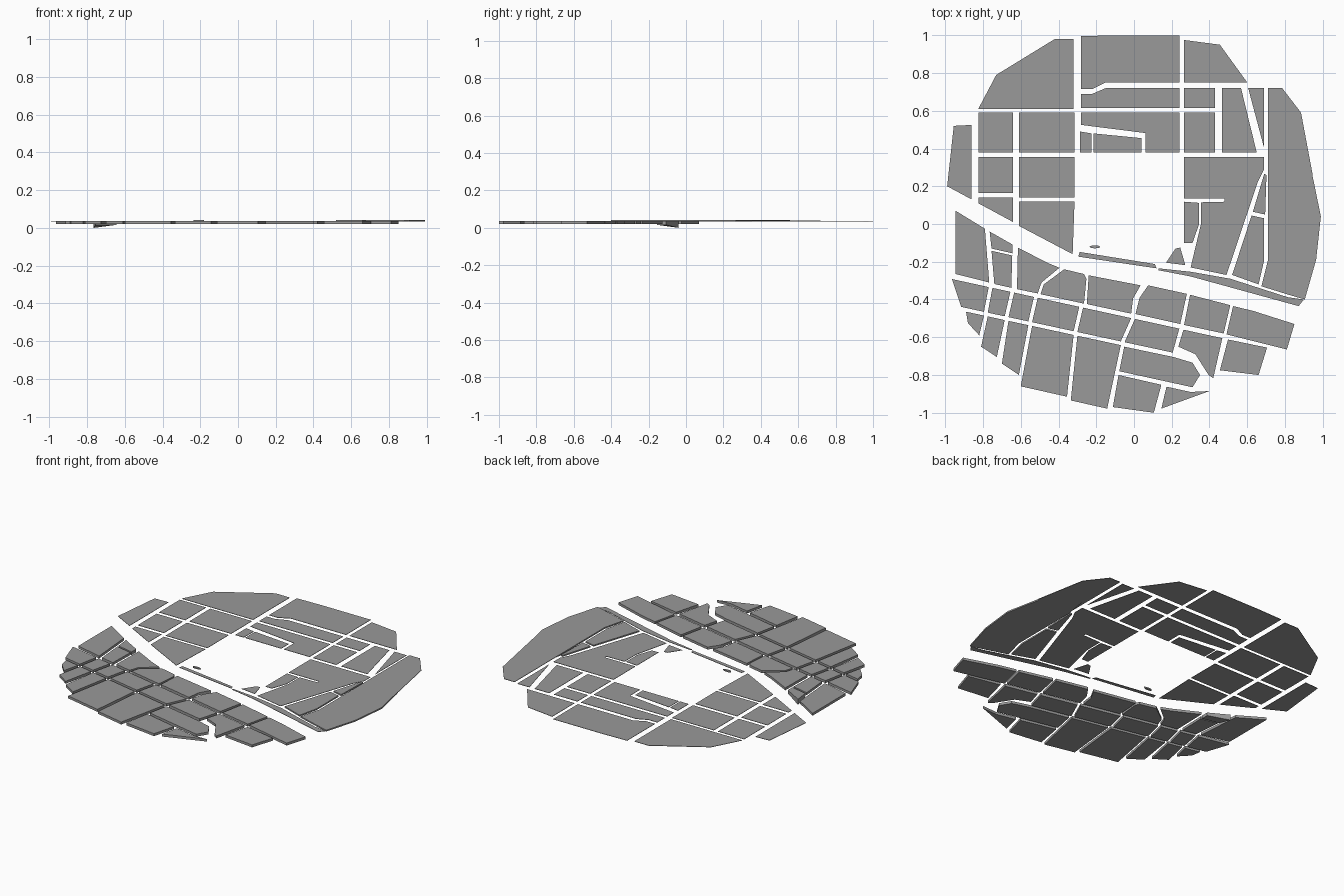
import bpy, bmesh, math

SOUTH = (0.02, 0.036)      # thick slabs south of the river
NORTH = (0.035, 0.0375)    # thin slabs to the north
EAST = (0.034, 0.043)      # raised eastern slabs

# dark grey shared by all blocks
GREY = bpy.data.materials.new("dark_grey")
GREY.diffuse_color = (0.32, 0.32, 0.32, 1)


def block(name, level, *pts, bottom=None):
    """Extrude a street-block outline; bottom(x, y) can slope the underside."""
    bm = bmesh.new()
    lo = [bm.verts.new((x, y, bottom(x, y) if bottom else level[0])) for x, y in pts]
    hi = [bm.verts.new((x, y, level[1])) for x, y in pts]
    bm.faces.new(lo)
    bm.faces.new(hi)
    n = len(pts)
    for i in range(n):
        j = (i + 1) % n
        bm.faces.new((lo[i], lo[j], hi[j], hi[i]))
    bmesh.ops.recalc_face_normals(bm, faces=bm.faces)
    me = bpy.data.meshes.new(name)
    bm.to_mesh(me)
    bm.free()
    me.materials.append(GREY)
    ob = bpy.data.objects.new(name, me)
    bpy.context.collection.objects.link(ob)
    return ob


def rect(name, level, x0, x1, y0, y1):
    return block(name, level, (x0, y0), (x1, y0), (x1, y1), (x0, y1))


# --- northwest grid of blocks
for i, (x0, x1) in enumerate([(-0.825, -0.64), (-0.61, -0.315)]):
    rect(f"northwest_upper_block_{i}", NORTH, x0, x1, 0.38, 0.59)
    rect(f"northwest_middle_block_{i}", NORTH, x0, x1, 0.165 - 0.025 * i, 0.355)
block("northwest_river_block_0", NORTH, (-0.825, 0.14), (-0.64, 0.14), (-0.64, 0.01), (-0.825, 0.11))
block("northwest_river_block_1", NORTH, (-0.61, 0.12), (-0.315, 0.12), (-0.325, -0.16), (-0.61, -0.01))
block("west_edge_block", NORTH, (-0.955, 0.52), (-0.86, 0.525), (-0.86, 0.13), (-0.99, 0.2))
block("northwest_corner_block", NORTH, (-0.825, 0.61), (-0.32, 0.61), (-0.32, 0.98), (-0.42, 0.98), (-0.73, 0.79))

# --- north centre
block("north_centre_block", NORTH, (-0.28, 0.995), (-0.1, 1), (0.24, 1), (0.24, 0.75),
      (-0.15, 0.75), (-0.22, 0.715), (-0.28, 0.715))
block("north_strip_block", NORTH, (-0.28, 0.615), (0.24, 0.615), (0.24, 0.72),
      (-0.15, 0.72), (-0.22, 0.69), (-0.28, 0.69))
block("north_corner_shaped_block", NORTH, (-0.28, 0.59), (0.24, 0.59), (0.24, 0.38),
      (0.06, 0.38), (0.06, 0.482), (-0.28, 0.525))
block("north_inner_block_0", NORTH, (-0.285, 0.49), (-0.225, 0.48), (-0.225, 0.38), (-0.285, 0.38))
block("north_inner_block_1", NORTH, (-0.215, 0.48), (0.04, 0.455), (0.04, 0.38), (-0.215, 0.38))

# --- northeast
block("northeast_corner_block", NORTH, (0.265, 0.975), (0.455, 0.95), (0.6, 0.75), (0.265, 0.75))
rect("northeast_block_0", NORTH, 0.265, 0.43, 0.615, 0.72)
rect("northeast_block_1", NORTH, 0.265, 0.43, 0.38, 0.59)
block("northeast_block_2", NORTH, (0.465, 0.72), (0.567, 0.72), (0.65, 0.38), (0.465, 0.38))
block("northeast_triangle_block", NORTH, (0.605, 0.72), (0.69, 0.72), (0.69, 0.4))

# --- east
block("east_edge_block", EAST, (0.71, 0.72), (0.785, 0.72), (0.885, 0.59), (0.945, 0.27), (0.945, 0.26),
      (0.99, 0.04), (0.965, -0.19), (0.905, -0.4), (0.82, -0.375), (0.675, -0.33), (0.71, -0.19),
      (0.71, 0.26), (0.71, 0.27), bottom=lambda x, y: 0.04 if y > 0.265 else 0.034)
block("east_inner_block", NORTH, (0.265, 0.355), (0.69, 0.355), (0.69, 0.29), (0.655, 0.22),
      (0.49, -0.27), (0.3, -0.23), (0.355, 0), (0.355, 0.115), (0.48, 0.118),
      (0.48, 0.135), (0.265, 0.135))
block("square_side_block", NORTH, (0.265, 0.118), (0.345, 0.112), (0.345, 0), (0.31, -0.1), (0.265, -0.1))
block("east_wedge_block_0", EAST, (0.69, 0.265), (0.702, 0.26), (0.695, 0.05), (0.63, 0.065))
block("east_wedge_block_1", EAST, (0.623, 0.045), (0.69, 0.03), (0.69, -0.19), (0.66, -0.32), (0.52, -0.27))

# --- river bank
block("river_bank_strip_east", NORTH, (0.13, -0.235), (0.3, -0.253), (0.51, -0.29), (0.815, -0.388),
      (0.9, -0.4), (0.872, -0.435), (0.3, -0.278), (0.13, -0.245))
block("river_bank_strip_west", NORTH, (-0.288, -0.148), (0.11, -0.212), (0.12, -0.235), (-0.295, -0.173))
block("river_bank_small_block", NORTH, (0.17, -0.205), (0.22, -0.13), (0.245, -0.125), (0.272, -0.218))
block("small_oval_island", (0.034, 0.042),
      *[(-0.207 + 0.028 * math.cos(a * math.pi / 6), -0.121 + 0.008 * math.sin(a * math.pi / 6))
        for a in range(12)])

# --- south, first row along the river
block("south_river_block_0", SOUTH, (-0.945, 0.07), (-0.79, -0.025), (-0.767, -0.31), (-0.945, -0.265))
block("south_river_block_1", SOUTH, (-0.765, -0.04), (-0.645, -0.108), (-0.645, -0.155), (-0.755, -0.13),
      bottom=lambda x, y: 0 if y > -0.1 else 0.016)
block("south_river_block_2", SOUTH, (-0.755, -0.142), (-0.645, -0.167), (-0.65, -0.338), (-0.74, -0.318))
block("south_river_block_3", SOUTH, (-0.615, -0.125), (-0.46, -0.205), (-0.395, -0.232),
      (-0.49, -0.31), (-0.51, -0.368), (-0.62, -0.345))
block("south_river_block_4", SOUTH, (-0.37, -0.24), (-0.265, -0.265), (-0.252, -0.29),
      (-0.265, -0.422), (-0.495, -0.372), (-0.478, -0.32))
block("south_river_block_5", SOUTH, (-0.24, -0.272), (0.035, -0.325), (-0.005, -0.395),
      (-0.015, -0.475), (-0.25, -0.424))
block("south_river_block_6", SOUTH, (0.075, -0.325), (0.28, -0.37), (0.245, -0.53), (0.008, -0.477), (0.03, -0.39))
block("south_river_block_7", SOUTH, (0.297, -0.375), (0.51, -0.43), (0.475, -0.58), (0.265, -0.535))
block("south_river_block_8", SOUTH, (0.525, -0.435), (0.63, -0.46), (0.85, -0.53), (0.81, -0.665), (0.49, -0.585))


def street_1(x):
    return -0.492 - 0.218 * x


def street_2(x):
    return -0.647 - 0.216 * x


# --- south, second and third rows between cross streets
G = 0.01                                    # half street width
top = [-0.975, -0.76, -0.645, -0.52, -0.28, -0.005, 0.25]
mid = [-0.925, -0.785, -0.675, -0.55, -0.31, -0.06, 0.215]
for i in range(6):
    a, b, c, d = top[i] + G, top[i + 1] - G, mid[i + 1] - G, mid[i] + G
    block(f"south_middle_block_{i}", SOUTH, (a, street_1(a) - G), (b, street_1(b) - G),
          (c, street_2(c) + G), (d, street_2(d) + G))

ends = [((-0.88, -0.525), (-0.82, -0.59)), ((-0.81, -0.65), (-0.727, -0.705)),
        ((-0.7, -0.74), (-0.61, -0.8)), ((-0.6, -0.86), (-0.355, -0.915)),
        ((-0.335, -0.935), (-0.142, -0.978))]
for i, (left, right) in enumerate(ends):
    a, b = max(mid[i] + G, -0.89), mid[i + 1] - G
    block(f"south_edge_block_{i}", SOUTH, (a, street_2(a) - G), (b, street_2(b) - G), right, left)

# --- southeast
block("southeast_block_0", SOUTH, (0.262, -0.56), (0.468, -0.605), (0.42, -0.817), (0.395, -0.8),
      (0.325, -0.69), (0.235, -0.65))
block("southeast_block_1", SOUTH, (0.498, -0.612), (0.705, -0.655), (0.66, -0.8), (0.455, -0.775))
block("southeast_block_2", SOUTH, (-0.052, -0.65), (0.21, -0.705), (0.31, -0.735), (0.35, -0.8),
      (0.31, -0.865), (-0.078, -0.78))
block("southeast_block_3", SOUTH, (-0.082, -0.8), (0.145, -0.852), (0.105, -1), (-0.112, -0.97))
block("southeast_block_4", SOUTH, (0.172, -0.862), (0.3, -0.89), (0.4, -0.885), (0.145, -0.978))
